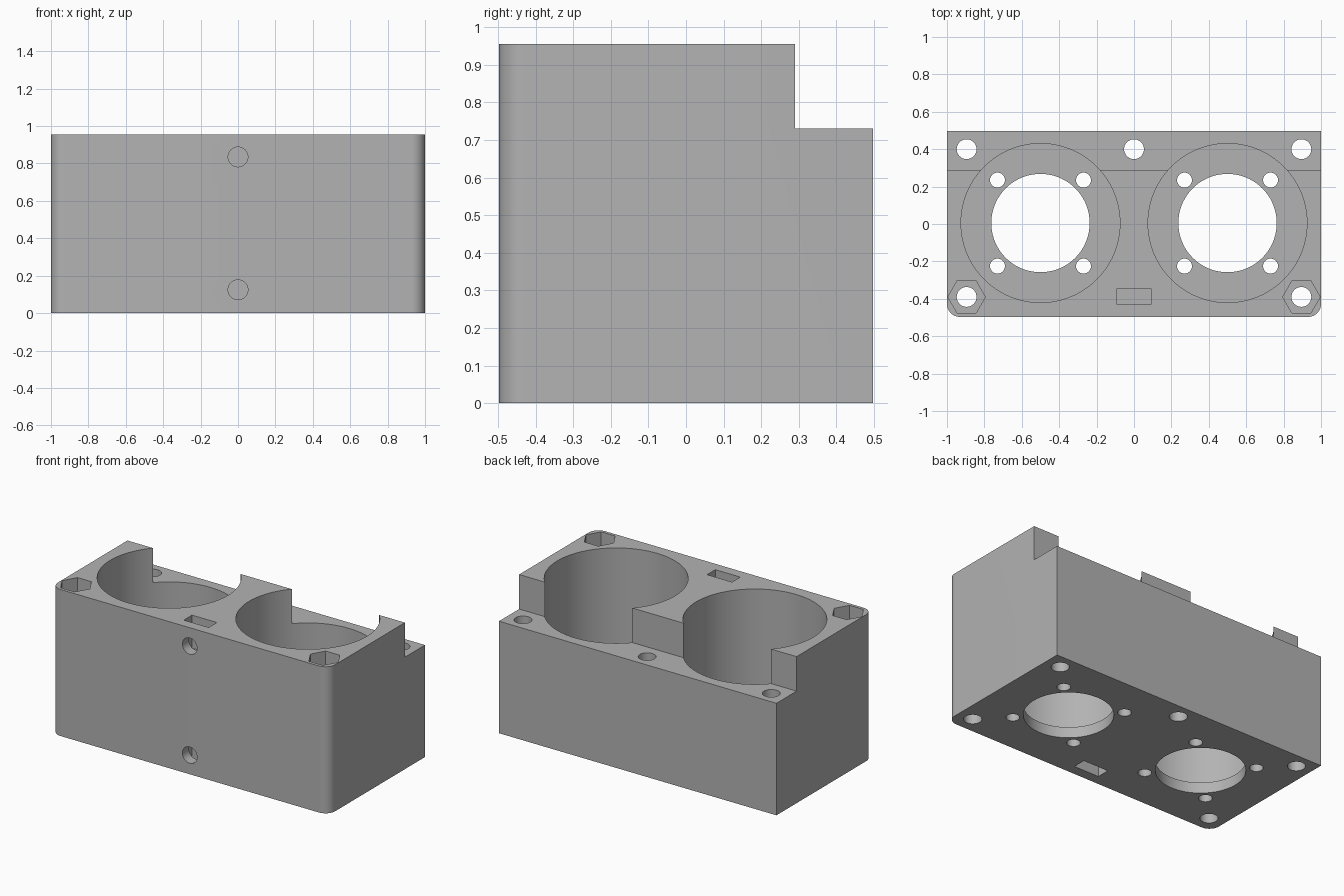
import bpy
import bmesh
from math import pi, cos, sin, radians
from mathutils import Matrix, Vector

cube = bpy.data.objects.get("Cube")
if cube:
    bpy.data.objects.remove(cube, do_unlink=True)

W, D, H = 1.0, 0.497, 0.955       # half width, half depth, height
CORNER = 0.07
STEP_Y, STEP_Z = 0.29, 0.73
FLOOR = 0.07
EPS = 0.05

grey = bpy.data.materials.new("grey plastic")
grey.use_nodes = True
colour = (0.45, 0.45, 0.45, 1)
grey.diffuse_color = colour
grey.node_tree.nodes["Principled BSDF"].inputs["Base Color"].default_value = colour


def new_object(name, bm):
    bmesh.ops.recalc_face_normals(bm, faces=bm.faces)
    mesh = bpy.data.meshes.new(name)
    bm.to_mesh(mesh)
    bm.free()
    mesh.materials.append(grey)
    obj = bpy.data.objects.new(name, mesh)
    bpy.context.collection.objects.link(obj)
    return obj


def prism(bm, outline, z0, z1):
    face = bm.faces.new([bm.verts.new((x, y, z0)) for x, y in outline])
    up = bmesh.ops.extrude_face_region(bm, geom=[face])["geom"]
    verts = [v for v in up if isinstance(v, bmesh.types.BMVert)]
    bmesh.ops.translate(bm, verts=verts, vec=(0, 0, z1 - z0))


def cylinder(bm, x, y, r, z0, z1, sides=32):
    ring = [2 * pi * i / sides for i in range(sides)]
    prism(bm, [(x + r * cos(a), y + r * sin(a)) for a in ring], z0, z1)


def box(bm, x0, x1, y0, y1, z0, z1):
    prism(bm, [(x0, y0), (x1, y0), (x1, y1), (x0, y1)], z0, z1)


def cut(target, name, bm):
    cutter = new_object(name, bm)
    mod = target.modifiers.new(name, "BOOLEAN")
    mod.operation = "DIFFERENCE"
    mod.solver = "EXACT"
    mod.object = cutter
    bpy.context.view_layer.objects.active = target
    bpy.ops.object.modifier_apply(modifier=name)
    bpy.data.objects.remove(cutter, do_unlink=True)


# Housing block with rounded front corners
outline = [(W, D), (-W, D)]
for cx, start in ((-W + CORNER, 180), (W - CORNER, 270)):
    for i in range(13):
        a = radians(start + 7.5 * i)
        outline.append((cx + CORNER * cos(a), -D + CORNER + CORNER * sin(a)))
bm = bmesh.new()
prism(bm, outline, 0, H)
housing = new_object("motor_housing", bm)

# Lowered ledge along the back
bm = bmesh.new()
box(bm, -W - EPS, W + EPS, STEP_Y, D + EPS, STEP_Z, H + EPS)
cut(housing, "ledge_cut", bm)

# Two large bores, open at the top
bm = bmesh.new()
for x in (-0.5, 0.5):
    cylinder(bm, x, 0.005, 0.425, FLOOR, H + EPS, 96)
cut(housing, "bore_cut", bm)

# Shaft openings and their four screw holes in each floor
bm = bmesh.new()
for x in (-0.5, 0.5):
    cylinder(bm, x, 0.005, 0.263, -EPS, FLOOR + EPS, 72)
    for sx in (-1, 1):
        for sy in (-1, 1):
            cylinder(bm, x + sx * 0.23, 0.005 + sy * 0.23, 0.04, -EPS, FLOOR + EPS)
cut(housing, "floor_hole_cut", bm)

# Vertical bolt holes
bm = bmesh.new()
for x, y in ((-0.895, -0.39), (0.895, -0.39), (-0.895, 0.4), (0, 0.4), (0.895, 0.4)):
    cylinder(bm, x, y, 0.053, -EPS, H + EPS)
cut(housing, "bolt_hole_cut", bm)

# Hexagonal nut pockets at the front corners
bm = bmesh.new()
for x in (-0.895, 0.895):
    cylinder(bm, x, -0.39, 0.1, H - 0.12, H + EPS, 6)
cut(housing, "hex_pocket_cut", bm)

# Nut slots in the top and bottom
bm = bmesh.new()
for z0, z1 in ((0.74, H + EPS), (-EPS, 0.215)):
    box(bm, -0.09, 0.09, -0.43, -0.345, z0, z1)
cut(housing, "nut_slot_cut", bm)

# Front screw holes that meet the nut slots
bm = bmesh.new()
for z in (0.125, 0.835):
    cylinder(bm, 0, 0, 0.053, 0.25, D + EPS)
    fresh = [v for v in bm.verts if not v.tag]
    place = Matrix.Translation(Vector((0, 0, z))) @ Matrix.Rotation(pi / 2, 4, "X")
    bmesh.ops.transform(bm, matrix=place, verts=fresh)
    for v in fresh:
        v.tag = True
cut(housing, "front_hole_cut", bm)

# Smooth round walls, sharp edges
bpy.ops.object.select_all(action="DESELECT")
housing.select_set(True)
bpy.context.view_layer.objects.active = housing
bpy.ops.object.shade_smooth_by_angle(angle=radians(30))
